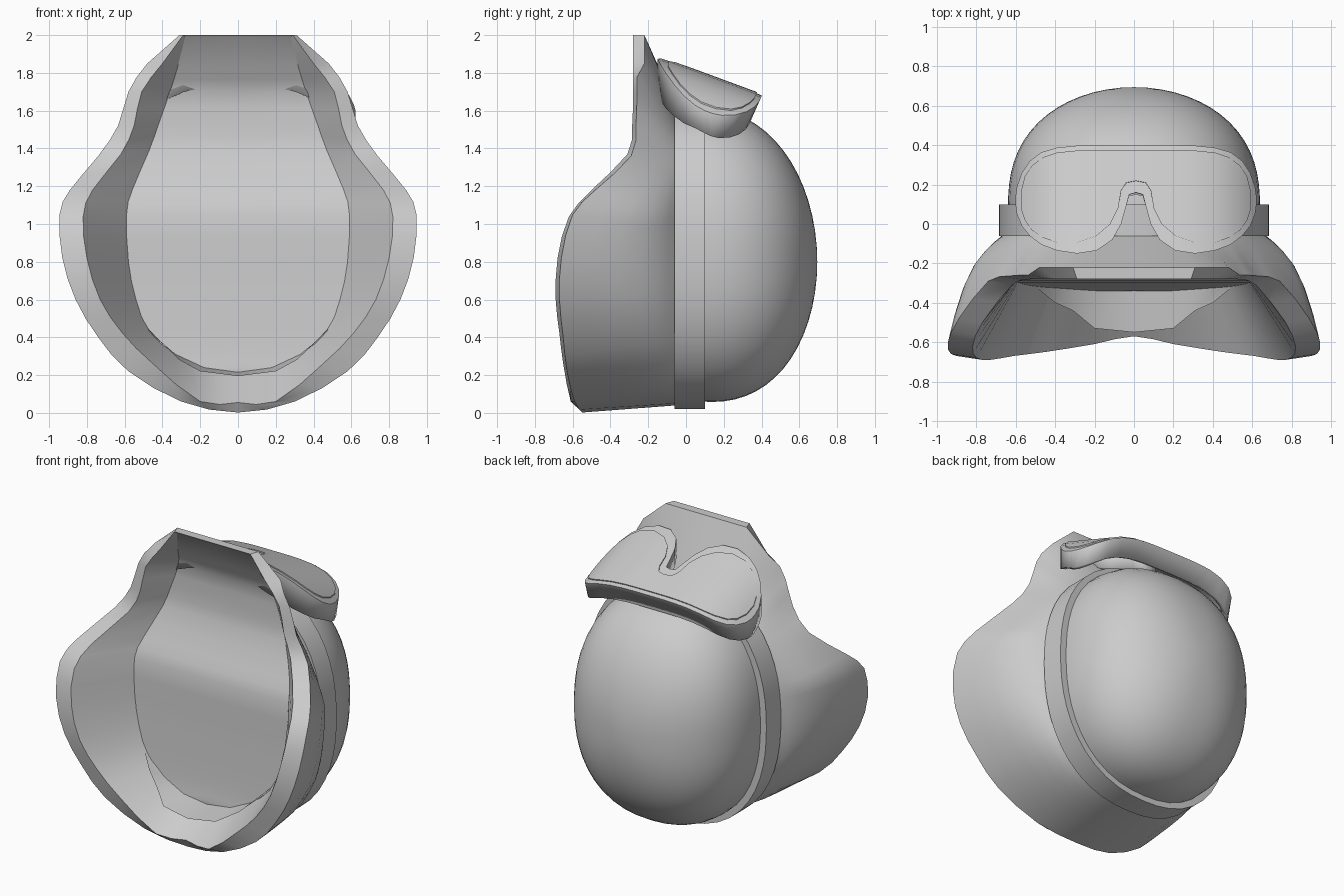
import bpy, bmesh, math

if "Cube" in bpy.data.objects:
    bpy.data.objects.remove(bpy.data.objects["Cube"])

grey = bpy.data.materials.new("helmet grey")
grey.diffuse_color = (0.6, 0.6, 0.6, 1)
grey.use_nodes = True
grey.node_tree.nodes["Principled BSDF"].inputs["Base Color"].default_value = grey.diffuse_color


def finish(name, verts, faces, angle=35):
    """Make a clean, smooth-shaded object from points and faces."""
    me = bpy.data.meshes.new(name)
    me.from_pydata(verts, [], faces)
    bm = bmesh.new()
    bm.from_mesh(me)
    bmesh.ops.remove_doubles(bm, verts=bm.verts, dist=0.0005)
    bmesh.ops.dissolve_degenerate(bm, edges=bm.edges, dist=0.0005)
    bmesh.ops.recalc_face_normals(bm, faces=bm.faces)
    bm.to_mesh(me)
    bm.free()
    me.materials.append(grey)
    ob = bpy.data.objects.new(name, me)
    bpy.context.collection.objects.link(ob)
    bpy.ops.object.select_all(action='DESELECT')
    ob.select_set(True)
    bpy.context.view_layer.objects.active = ob
    bpy.ops.object.shade_smooth_by_angle(angle=math.radians(angle))
    return ob


def grid(rows, closed=False):
    """Join equal-length rows of points with quads."""
    n = len(rows[0])
    verts = [p for r in rows for p in r]
    faces = []
    for i in range(len(rows) - 1):
        for j in range(n if closed else n - 1):
            k = (j + 1) % n
            faces.append((i * n + j, i * n + k, (i + 1) * n + k, (i + 1) * n + j))
    return verts, faces


def oval(a, rx, rz, cz, e=2.3):
    """Point on a slightly boxy oval, angle measured from the top."""
    s, c = math.sin(a), math.cos(a)
    r = (abs(s / rx) ** e + abs(c / rz) ** e) ** (-1 / e)
    return r * s, cz + r * c


def between(a, b, c, d):
    """Midpoint of b and c on a smooth curve through a, b, c, d."""
    return tuple((9 * (q + r) - p - s) / 16 for p, q, r, s in zip(a, b, c, d))


# Flared shell: rim x, z | inner rim x, z | rim y | face panel edge x, y, z
stations = [
    (0, 2.0, 0, 2.0, -.28, 0, -.27, 1.99),
    (.31, 2.0, .29, 2.0, -.28, .28, -.27, 1.99),
    (.48, 1.85, .40, 1.85, -.28, .32, -.20, 1.83),
    (.58, 1.70, .51, 1.70, -.28, .36, -.135, 1.70),
    (.635, 1.52, .55, 1.52, -.285, .42, -.135, 1.53),
    (.74, 1.36, .62, 1.37, -.31, .47, -.15, 1.39),
    (.89, 1.18, .77, 1.18, -.50, .56, -.235, 1.18),
    (.945, 1.05, .82, 1.04, -.62, .59, -.29, 1.05),
    (.93, .82, .80, .82, -.68, .58, -.30, .80),
    (.86, .60, .73, .60, -.69, .54, -.31, .60),
    (.74, .40, .61, .42, -.67, .47, -.32, .43),
    (.58, .22, .45, .26, -.65, .33, -.33, .31),
    (.30, .06, .20, .06, -.61, .18, -.34, .24),
    (0, .002, 0, .055, -.57, 0, -.34, .215),
]
fine = stations[:2]
for i in range(1, len(stations) - 1):
    if i > 1 and i + 2 < len(stations):
        fine.append(between(*stations[i - 1:i + 3]))
    elif i + 2 == len(stations):
        # rounded bottom, mirrored across the centre
        a, b, c = stations[i - 1], stations[i], stations[i + 1]
        d = tuple(-v if k in (0, 2, 5) else v for k, v in enumerate(b))
        fine.append(between(a, b, c, d))
    fine.append(stations[i + 1])
rows = []
for ox, oz, ix, iz, y, wx, wy, wz in fine:
    rx, rz = oval(math.atan2(ox, oz - .84), .66, .79, .83)
    oy = y + (.06 if oz > 1.8 else .02)
    flare = min(1, max(0, (-.26 - y) / .3)) * min(1, ox / .8)
    row = [(rx, -.05, rz)]
    for t, b in ((.08, .05), (.16, .08), (.3, .10), (.5, .085), (.75, .045)):
        row.append(((rx + (ox - rx) * t) * (1 + b * flare), -.05 + (oy + .05) * t,
                    max(.004, rz + (oz - rz) * t)))
    row += [(ox, oy, oz), (ix, y, iz), (wx, wy, wz), (0, wy, wz)]
    rows.append(row)
rows += [[(-x, y, z) for x, y, z in r] for r in reversed(rows)]
finish("flared_shell", *grid(rows), angle=32)

# Chin shelf reaching forward from the bottom of the face panel
shelf = [(.5, -.31, .5, -.32, .47), (.44, -.32, .40, -.40, .37),
         (.33, -.33, .31, -.44, .28), (.18, -.34, .2, -.53, .22),
         (0, -.34, 0, -.55, .195)]
back_z = (.52, .40, .31, .24, .215)
rows = [[(bx, by, bz), (fx, fy, fz)]
        for (bx, by, fx, fy, fz), bz in zip(shelf, back_z)]
rows += [[(-x, y, z) for x, y, z in r] for r in reversed(rows)]
finish("chin_shelf", *grid(rows))

# Rounded back dome
N = 48
angles = [2 * math.pi * i / N for i in range(N)]
rows = []
for i in range(17):
    u = math.sin(i / 16 * math.pi / 2)
    kx = math.sqrt(max(0, 1 - u ** 2.5)) + 1e-5
    kz = math.sqrt(max(0, 1 - u ** 2.3)) + 1e-5
    rows.append([(x, .08 + .615 * u, z) for x, z in
                 (oval(a, .64 * kx, .78 * kz, .84 - .04 * u) for a in angles)])
rows.insert(0, [(x, -.05, z) for x, _, z in rows[0]])
finish("back_dome", *grid(rows, True))

# Band around the dome opening
rows = []
for y, d in ((-.06, 0), (-.06, .05), (.10, .05), (.10, 0), (-.06, 0)):
    rows.append([(x, y, z) for x, z in
                 (oval(a, .635 + d, .765 + d, .835) for a in angles)])
finish("band", *grid(rows, True))


# Goggles resting on the dome: x, near edge y, far edge y
def goggle_z(x, y):
    return 1.885 - .37 * (y + .15) - .19 * (abs(x) / .61) ** 4


def goggle_sheet(cols, lift):
    cols = [(-x, a, b) for x, a, b in reversed(cols) if x] + cols
    return [[(x, a + (b - a) * j / 10, goggle_z(x, a + (b - a) * j / 10) + lift)
             for j in range(11)] for x, a, b in cols]


def skirted(name, cols, lift, depth, thick):
    """Curved sheet with a wall dropped from its border."""
    ob = finish(name, *grid(goggle_sheet(cols, lift)))
    bm = bmesh.new()
    bm.from_mesh(ob.data)
    edges = [e for e in bm.edges if e.is_boundary]
    for v in bmesh.ops.extrude_edge_only(bm, edges=edges)["geom"]:
        if isinstance(v, bmesh.types.BMVert):
            # wall is deeper at the near outer corners and leans in at the far edge
            x, y = abs(v.co.x), v.co.y
            v.co.z -= depth * (1 + .7 * max(0, (.05 - y) / .2) * min(1, x / .45))
            v.co.y -= depth * .45 * max(0, (y - .1) / .3)
    bmesh.ops.recalc_face_normals(bm, faces=bm.faces)
    if sum(f.normal.z * f.calc_area() for f in bm.faces) < 0:
        bmesh.ops.reverse_faces(bm, faces=bm.faces)
    bm.to_mesh(ob.data)
    bm.free()
    bpy.ops.object.shade_smooth_by_angle(angle=math.radians(35))
    ob.location.x = .01
    if thick:
        m = ob.modifiers.new("thickness", 'SOLIDIFY')
        m.thickness, m.offset = thick, -1


frame = [(0, .16, .40), (.035, .15, .40), (.05, .09, .40), (.075, .0, .40),
         (.12, -.08, .40), (.2, -.135, .40), (.3, -.15, .398), (.4, -.135, .388),
         (.48, -.105, .365), (.54, -.06, .32), (.58, -.01, .26), (.605, .05, .19),
         (.612, .10, .14)]
lens = [(0, .22, .375), (.05, .21, .375), (.075, .17, .375), (.09, .08, .375),
        (.13, .0, .375), (.2, -.06, .375), (.3, -.095, .373), (.4, -.095, .363),
        (.47, -.07, .34), (.53, -.03, .295), (.565, .02, .24), (.585, .08, .16)]
skirted("goggle_frame", frame, 0, .12, .03)
skirted("goggle_lens", lens, .008, .012, 0)
